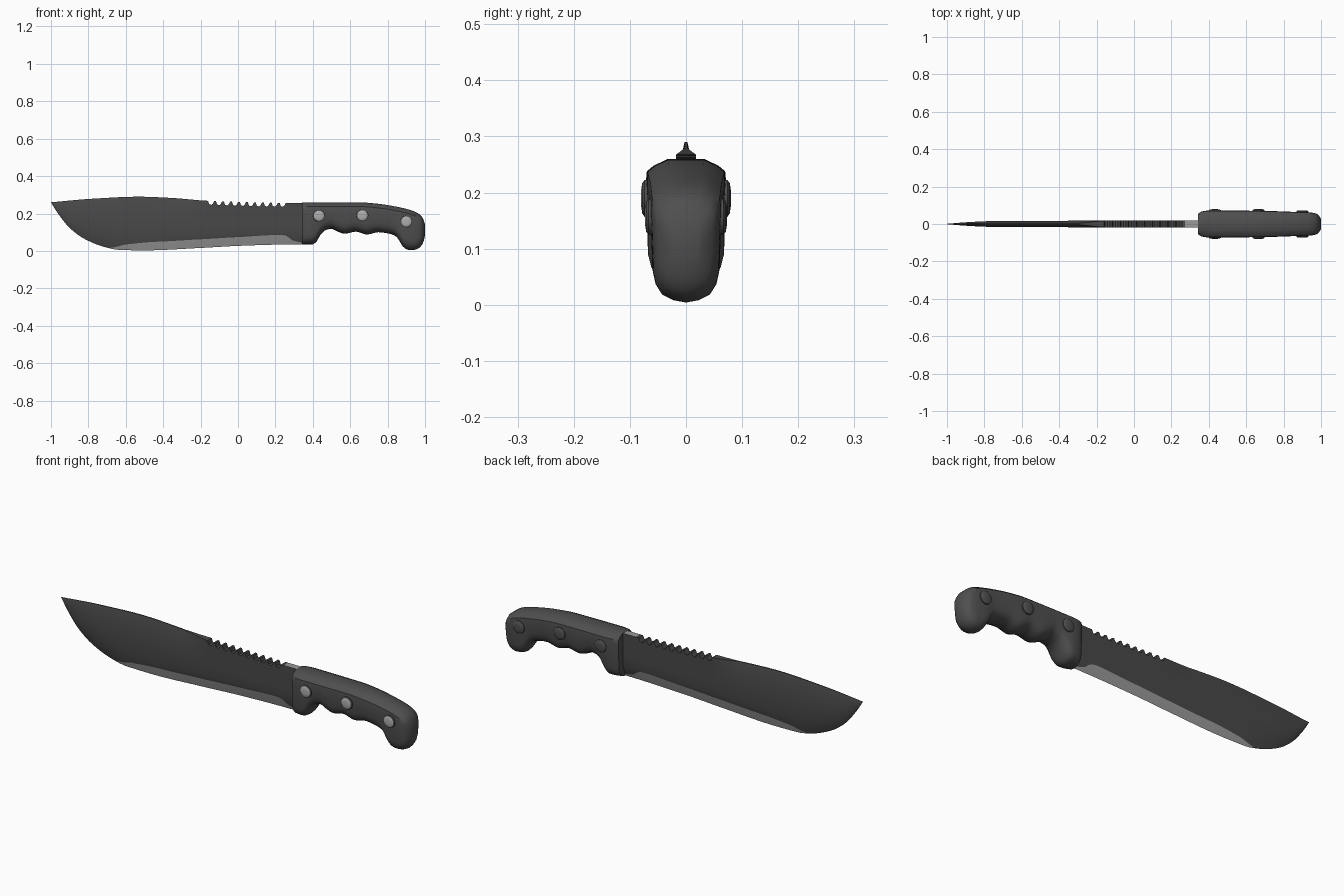
import bpy, bmesh, math
from mathutils import Matrix

if "Cube" in bpy.data.objects:
    bpy.data.objects.remove(bpy.data.objects["Cube"])


def material(name, v):
    m = bpy.data.materials.new(name)
    m.diffuse_color = (v, v, v, 1)
    m.use_nodes = True
    m.node_tree.nodes["Principled BSDF"].inputs["Base Color"].default_value = m.diffuse_color
    return m


STEEL = material("dark steel", 0.066)
EDGE = material("ground steel", 0.32)
GRIP = material("dark grip", 0.078)
RIVET = material("bright rivet", 0.42)


def curve(pts, x):
    """Smooth monotone interpolation through (x, value) points."""
    if x <= pts[0][0]:
        return pts[0][1]
    if x >= pts[-1][0]:
        return pts[-1][1]

    def slope(i):
        return (pts[i + 1][1] - pts[i][1]) / (pts[i + 1][0] - pts[i][0])

    def tangent(i):
        if i == 0:
            return slope(0)
        if i == len(pts) - 1:
            return slope(i - 1)
        a, b = slope(i - 1), slope(i)
        return 0 if a * b <= 0 else 2 * a * b / (a + b)

    i = max(k for k in range(len(pts) - 1) if pts[k][0] <= x)
    h = pts[i + 1][0] - pts[i][0]
    t = (x - pts[i][0]) / h
    return ((2 * t**3 - 3 * t**2 + 1) * pts[i][1] + (t**3 - 2 * t**2 + t) * h * tangent(i)
            + (3 * t**2 - 2 * t**3) * pts[i + 1][1] + (t**3 - t**2) * h * tangent(i + 1))


def finish(bm, name, mats, angle):
    bmesh.ops.remove_doubles(bm, verts=bm.verts, dist=0.0002)
    bmesh.ops.recalc_face_normals(bm, faces=bm.faces)
    me = bpy.data.meshes.new(name)
    bm.to_mesh(me)
    bm.free()
    for m in mats:
        me.materials.append(m)
    me.shade_smooth()
    me.set_sharp_from_angle(angle=math.radians(angle))
    ob = bpy.data.objects.new(name, me)
    bpy.context.collection.objects.link(ob)
    return ob


def loft(xs, section, paint=lambda row, x, n: 0):
    """Skin closed (y, z) sections placed at each x."""
    bm = bmesh.new()
    rings = [[bm.verts.new((x, y, z)) for y, z in section(x)] for x in xs]
    n = len(rings[0])
    for i in range(len(rings) - 1):
        for r in range(n):
            s = (r + 1) % n
            f = bm.faces.new((rings[i][r], rings[i][s], rings[i + 1][s], rings[i + 1][r]))
            f.material_index = paint(r, (xs[i] + xs[i + 1]) / 2, n)
    bm.faces.new(rings[0])
    bm.faces.new(rings[-1])
    return bm


# Blade: lens-shaped sections, serrated spine, pale ground edge
SPINE = [(-1, .26), (-.78, .279), (-.53, .29), (-.35, .283), (-.16, .268), (.27, .257), (.36, .257)]
BELLY = [(-1, .26), (-.985, .235), (-.968, .208), (-.9, .123), (-.82, .064), (-.71, .02),
         (-.63, .005), (-.5, .003), (-.2, .016), (0, .027), (.22, .034), (.36, .036)]
GROUND = [(-1, 0), (-.7, .003), (-.6, .03), (-.44, .045), (0, .047), (.22, .052),
          (.26, .046), (.29, .022), (.36, .006)]
THICK = [(-1, .001), (-.9, .009), (-.78, .015), (-.6, .017), (.36, .018)]
SPINE_W = [(-.3, .15), (-.17, 1)]

teeth = {}
PITCH, START, COUNT = .0425, -.16, 10
for i in range(COUNT):
    x0 = START + i * PITCH
    for off, cut in ((0, 0), (.006, .018), (.018, .021), (.026, .014), (.033, 0)):
        teeth[round(x0 + off, 4)] = cut
xs = [-1 + .02 * i for i in range(42)] + list(teeth) + [.272, .285, .30, .315, .33, .345, .36]
xs = sorted(set(xs + [-.99, -.97, -.95, -.67]))


def blade_section(x):
    t, b, w = curve(SPINE, x), curve(BELLY, x), curve(THICK, x)
    h = max(t - b, .0001)
    side = [(0, b)]
    ground = min(curve(GROUND, x), h * .24)
    for u in (ground / h, .27, .5, .78):
        side.append((w * min(1, (u / .27)) ** .8, b + u * h))
    side.append((w * curve(SPINE_W, x), t - teeth.get(x, 0)))
    return side + [(-y, z) for y, z in reversed(side[1:])]


def blade_paint(row, x, n):
    if row in (0, n - 1) and x > -.68:
        return 1
    return 1 if row == 5 and x > .268 else 0


finish(loft(xs, blade_section, blade_paint), "blade", [STEEL, EDGE], 28)

# Handle: lofted grip with front lug, finger grooves and hooked butt
TOP = [(.343, .258), (.36, .26), (.66, .259), (.75, .252), (.85, .236), (.93, .216),
       (.97, .196), (.99, .172), (1, .14)]
BOTTOM = [(.343, .034), (.395, .034), (.42, .05), (.44, .085), (.47, .112), (.50, .118),
          (.53, .105), (.57, .092), (.63, .103), (.69, .088), (.75, .1), (.80, .094),
          (.845, .078), (.865, .05), (.885, .02), (.91, .006), (.935, .004), (.965, .014),
          (.985, .035), (.995, .06), (1, .085)]
WIDTH = [(.343, .055), (.36, .066), (.40, .072), (.70, .07), (.85, .065), (.94, .062),
         (.975, .055), (.992, .04), (1, .025)]


def grip_section(x):
    t, b, w = curve(TOP, x), curve(BOTTOM, x), curve(WIDTH, x)
    k = min(1, (t - b) / .12)
    side = [(0, b), (.35 * w, b + .004 * k), (.68 * w, b + .014 * k), (.86 * w, b + .032 * k),
            (.94 * w, b + .055 * k), (w, t - .045 * k), (.97 * w, t - .022 * k),
            (.8 * w, t - .012 * k), (.45 * w, t), (0, t)]
    return side + [(-y, z) for y, z in reversed(side[1:-1])]


gx = [.343, .35] + [.36 + .01 * i for i in range(61)] + [.967, .974, .98, .985, .99, .994, .997, 1]
finish(loft(gx, grip_section), "handle", [GRIP], 40)

# Rivets: domed discs on both sides, bright caps on the front side only
for i, (x, z, y) in enumerate(((.433, .188, .079), (.665, .19, .08), (.9, .157, .073))):
    for sgn, label in ((-1, "front"), (1, "back")):
        bm = bmesh.new()
        levels = [(.032, y - .03), (.032, y - .006), (.027, y - .002), (.014, y)]
        rings = []
        for r, d in levels:
            rings.append([bm.verts.new((x + r * math.cos(a * math.pi / 8), sgn * d,
                                        z + r * math.sin(a * math.pi / 8))) for a in range(16)])
        for k in range(3):
            for a in range(16):
                c = (a + 1) % 16
                f = bm.faces.new((rings[k][a], rings[k][c], rings[k + 1][c], rings[k + 1][a]))
                f.material_index = int(k == 2 and sgn < 0)
        bm.faces.new(rings[3]).material_index = int(sgn < 0)
        bm.faces.new(rings[0])
        finish(bm, f"rivet_{label}_{i + 1}", [GRIP, RIVET], 40)
